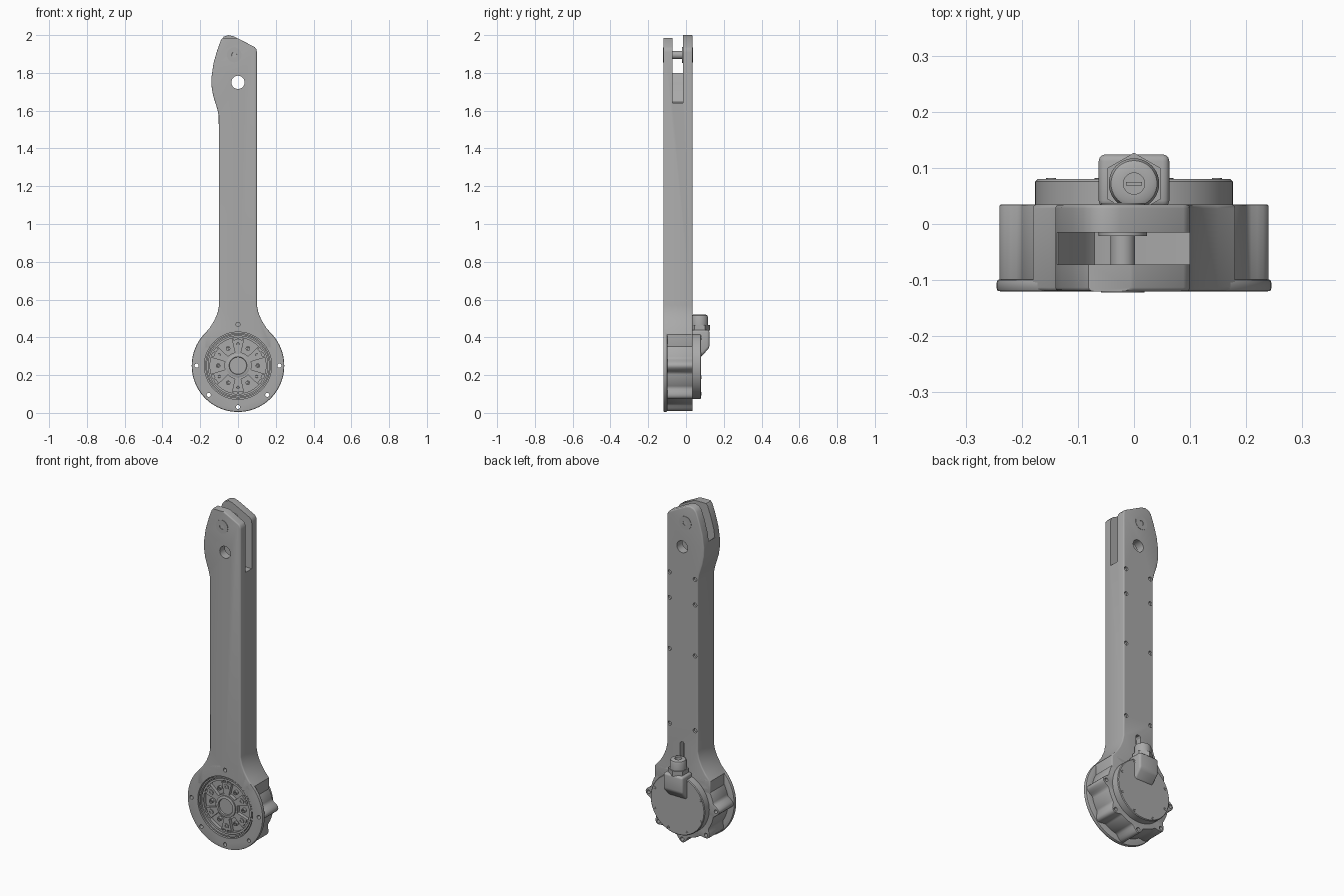
import bpy, bmesh
from math import sin, cos, pi, radians

cube = bpy.data.objects.get("Cube")
if cube:
    bpy.data.objects.remove(cube)

metal = bpy.data.materials.new("grey_metal")
GREY = (0.40, 0.40, 0.40, 1)
metal.use_nodes = True
metal.diffuse_color = GREY
metal.node_tree.nodes["Principled BSDF"].inputs["Base Color"].default_value = GREY

HUB_Z, FRONT, BACK = 0.25, -0.12, 0.035


def finish(name, bm):
    bmesh.ops.recalc_face_normals(bm, faces=bm.faces)
    mesh = bpy.data.meshes.new(name)
    bm.to_mesh(mesh)
    bm.free()
    mesh.materials.append(metal)
    ob = bpy.data.objects.new(name, mesh)
    bpy.context.collection.objects.link(ob)
    return ob


def add_prism(bm, pts, lo, hi, place=lambda a, b, h: (a, h, b)):
    """Extrude a flat outline between two heights along the placed axis."""
    ends = [[bm.verts.new(place(a, b, h)) for a, b in pts] for h in (lo, hi)]
    n = len(pts)
    bm.faces.new(ends[0])
    bm.faces.new(ends[1])
    for i in range(n):
        j = (i + 1) % n
        bm.faces.new((ends[0][i], ends[0][j], ends[1][j], ends[1][i]))


def prism(name, pts, lo, hi, **kw):
    bm = bmesh.new()
    add_prism(bm, pts, lo, hi, **kw)
    return finish(name, bm)


def circle(x, z, r, n=32):
    return [(x + r * cos(2 * pi * i / n), z + r * sin(2 * pi * i / n)) for i in range(n)]


def sector(mid, half, r0, r1, n=8):
    angles = [radians(mid - half + 2 * half * i / n) for i in range(n + 1)]
    return ([(r1 * cos(a), HUB_Z + r1 * sin(a)) for a in angles]
            + [(r0 * cos(a), HUB_Z + r0 * sin(a)) for a in reversed(angles)])


def lathe(name, profile, x, c, axis="Y", n=64):
    """Closed profile of (radius, height) pairs turned round an axis."""
    bm = bmesh.new()
    rings = []
    for r, h in profile:
        ring = []
        for a, b in circle(x, c, r, n):
            ring.append(bm.verts.new((a, h, b) if axis == "Y" else (a, b, h)))
        rings.append(ring)
    for p, q in zip(rings, rings[1:]):
        for i in range(n):
            j = (i + 1) % n
            bm.faces.new((p[i], p[j], q[j], q[i]))
    bm.faces.new(rings[0])
    bm.faces.new(rings[-1])
    return finish(name, bm)


def apply_modifiers(ob):
    deps = bpy.context.evaluated_depsgraph_get()
    mesh = bpy.data.meshes.new_from_object(ob.evaluated_get(deps))
    ob.modifiers.clear()
    ob.data = mesh


def bevel(ob, width, segments=3, angle=45):
    mod = ob.modifiers.new("bevel", "BEVEL")
    mod.width, mod.segments = width, segments
    mod.limit_method, mod.angle_limit = "ANGLE", radians(angle)
    apply_modifiers(ob)


def cut(ob, *shapes):
    """Each shape is (outline, low y, high y)."""
    for shape in shapes:
        cutter = prism("cutter", *shape)
        cutter.hide_render = True
        mod = ob.modifiers.new("cut", "BOOLEAN")
        mod.operation, mod.solver, mod.object = "DIFFERENCE", "EXACT", cutter
        apply_modifiers(ob)
        bpy.data.objects.remove(cutter)


# Shared cuts in the round base: front recess and bolt holes
recess = (circle(0, HUB_Z, 0.178, 64), -0.2, -0.08)
bolt_cuts = []
for k in range(8):
    a = k * pi / 4
    bolt_cuts.append((circle(0.219 * cos(a), HUB_Z + 0.219 * sin(a), 0.011, 16),
                      -0.2, -0.09 if k == 2 else 0.1))

# Arm with flared neck and offset head
arm_outline = [(-0.10, 0.57), (-0.108, 0.53), (-0.125, 0.49), (-0.15, 0.45), (-0.18, 0.415),
               (-0.18, 0.34), (0.18, 0.34), (0.18, 0.415), (0.15, 0.45), (0.125, 0.49),
               (0.108, 0.53), (0.10, 0.57), (0.10, 1.91), (0.097, 1.925), (0.088, 1.937),
               (0.0, 1.982), (-0.025, 1.994), (-0.05, 2.0), (-0.075, 1.992), (-0.09, 1.975),
               (-0.11, 1.92), (-0.13, 1.85), (-0.14, 1.78), (-0.14, 1.73), (-0.132, 1.68),
               (-0.11, 1.61), (-0.102, 1.575)]
arm = prism("arm", arm_outline, FRONT, BACK)
bevel(arm, 0.007)
fork_slot = [(-0.3, 1.80), (-0.135, 1.80), (-0.11, 1.74), (-0.092, 1.67), (-0.07, 1.645),
             (-0.05, 1.64), (0.3, 1.64), (0.3, 2.2), (-0.3, 2.2)]
cable_slot = [(0.016, 0.40), (0.016, 0.59), (0.008, 0.602), (-0.008, 0.602),
              (-0.016, 0.59), (-0.016, 0.40)]
tip_trim = [(-0.2, 1.985), (0.2, 1.985), (0.2, 2.1), (-0.2, 2.1)]
cut(arm, (fork_slot, -0.072, -0.015), (tip_trim, -0.2, -0.04),
    (circle(0, 1.75, 0.035), -0.3, 0.3), (cable_slot, 0.0, 0.1), recess, bolt_cuts[2],
    *[(circle(x, z, 0.012, 16), 0.02, 0.1)
      for x in (-0.083, 0.083) for z in (1.58, 1.43, 1.13, 0.69)])

# Cover screws sunk in the back of the arm
for x in (-0.083, 0.083):
    for z in (1.58, 1.43, 1.13, 0.69):
        lathe("cover_screw", [(0.009, 0.015), (0.009, 0.027)], x, z, n=16)

# Pivot pin with collar and end caps
lathe("pivot_pin", [(0.022, -0.08), (0.022, -0.021), (0.043, -0.021), (0.043, -0.01)], -0.02, 1.895)
for name, lo, hi, depth in (("front_pin_cap", -0.10, -0.122, -0.112), ("back_pin_cap", 0.01, 0.037, 0.027)):
    lathe(name, [(0.039, lo), (0.039, hi), (0.014, hi), (0.012, depth)], -0.02, 1.895, n=32)

# Scalloped housing with eight bolt bosses
steps = 160
scallop = []
for i in range(steps):
    t = 2 * pi * i / steps
    r = 0.206 + 0.034 * max(0, cos(8 * t)) ** 1.5
    scallop.append((r * cos(t), HUB_Z + r * sin(t)))
housing = prism("housing", scallop, -0.105, BACK)
bevel(housing, 0.004, 2, 60)
cut(housing, recess, *bolt_cuts)

# Front flange
flange = lathe("front_flange", [(0.238, -0.098), (0.243, -0.100), (0.245, -0.105),
                                (0.245, -0.114), (0.243, -0.119), (0.238, FRONT)], 0, HUB_Z, n=96)
cut(flange, (recess[0], -0.2, 0), *bolt_cuts)

# Output plate in the recess, with pockets between the spokes
lathe("recess_ring", [(0.173, -0.079), (0.173, -0.115), (0.165, -0.115), (0.165, -0.079)], 0, HUB_Z)
plate = lathe("output_plate", [(0.160, -0.075), (0.160, -0.108)], 0, HUB_Z)
pockets = []
for k in range(6):
    pockets.append((sector(60 * k, 17, 0.072, 0.148), -0.2, -0.088))
    for side in (-1, 1):
        pockets.append((sector(60 * k + 30 + side * 6, 4, 0.138, 0.150), -0.2, -0.095))
cut(plate, *pockets)
lathe("output_hub", [(0.062, -0.10), (0.062, -0.115), (0.058, -0.117), (0.047, -0.117),
                     (0.045, -0.112), (0.045, -0.109)], 0, HUB_Z)
for k in range(6):
    a = radians(60 * k + 30)
    lathe("plate_screw", [(0.015, -0.10), (0.015, -0.113), (0.007, -0.113), (0.006, -0.109)],
          0.115 * cos(a), HUB_Z + 0.115 * sin(a), n=20)
    a += pi / 6
    lathe("plate_boss", [(0.012, -0.08), (0.012, -0.104), (0.006, -0.104), (0.005, -0.098)],
          0.105 * cos(a), HUB_Z + 0.105 * sin(a), n=20)

# Back cap with rim screws
lathe("back_cap", [(0.176, 0.02), (0.176, 0.076), (0.172, 0.08)], 0, HUB_Z, n=96)
for k in range(8):
    a = radians(45 * k + 22.5)
    lathe("cap_screw", [(0.009, 0.07), (0.009, 0.082), (0.004, 0.082), (0.004, 0.079)],
          0.160 * cos(a), HUB_Z + 0.160 * sin(a), n=16)

# Connector box with sloped underside
box = prism("connector_box", [(0.03, 0.44), (0.03, 0.295), (0.078, 0.295), (0.124, 0.345), (0.124, 0.44)],
            -0.063, 0.063, place=lambda a, b, h: (h, a, b))
bevel(box, 0.012, 3, 30)

# Cable gland: hex nut, domed cap and slotted plug
prism("gland_nut", circle(0, 0.072, 0.055, 6), 0.435, 0.465, place=lambda a, b, h: (b - 0.072, a + 0.072, h))
lathe("gland_cap", [(0.045, 0.46), (0.045, 0.506), (0.041, 0.516), (0.034, 0.52),
                    (0.019, 0.52), (0.019, 0.50)], 0, 0.072, axis="Z", n=40)
slot_bar = [(-0.014, 0.069), (0.014, 0.069), (0.014, 0.075), (-0.014, 0.075)]
prism("gland_plug", slot_bar, 0.495, 0.508, place=lambda a, b, h: (a, b, h))

# Smooth shading with sharp edges kept, and centring in depth
bpy.ops.object.select_all(action="DESELECT")
for ob in bpy.context.scene.objects:
    if ob.type == "MESH" and ob.data.materials and ob.data.materials[0] == metal:
        ob.location.z = -0.005 if ob.name == "flange_shift" else 0
        ob.select_set(True)
        bpy.context.view_layer.objects.active = ob
bpy.ops.object.shade_smooth_by_angle(angle=radians(32))
